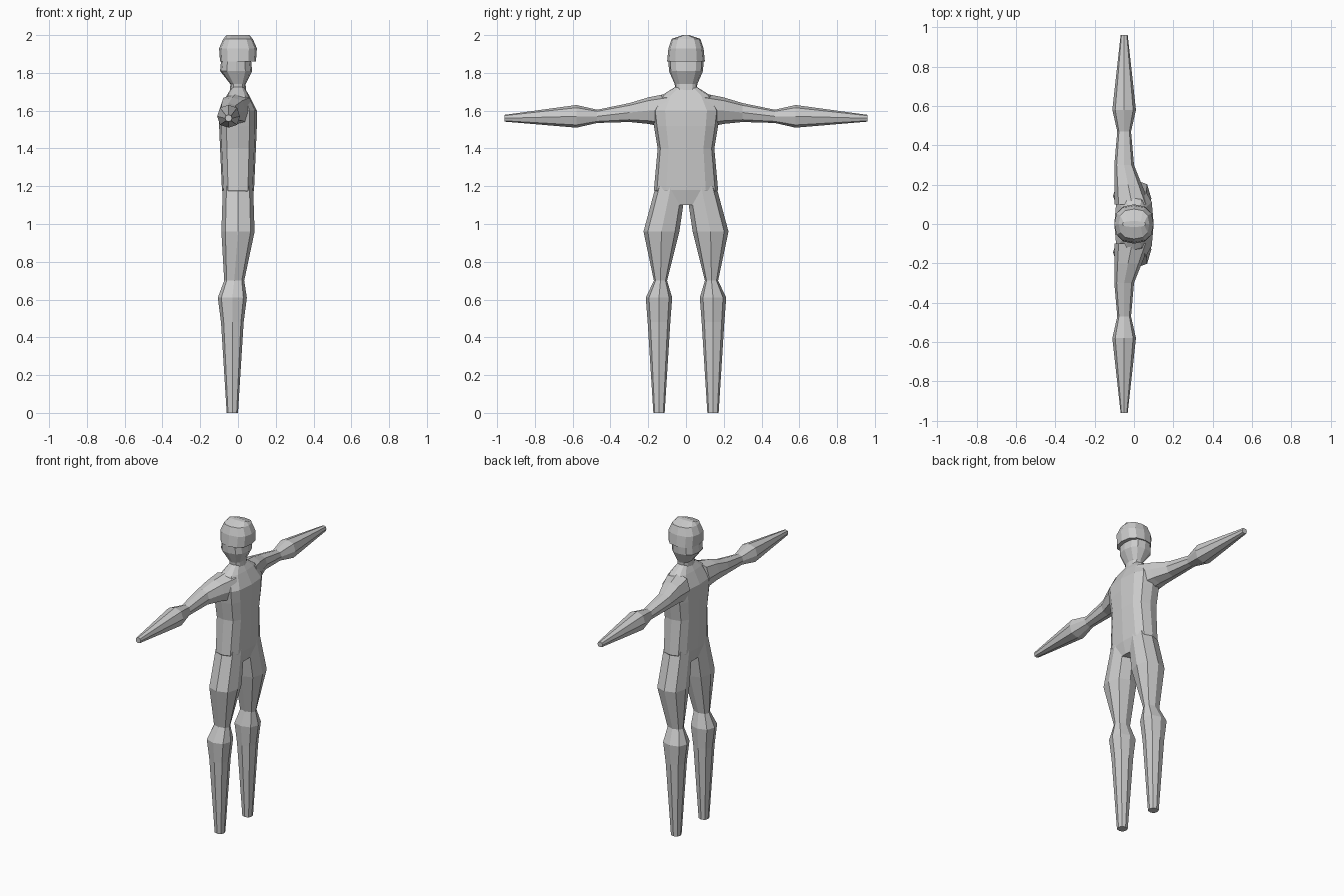
import bpy
import bmesh
from math import cos, sin, copysign, tau
from mathutils import Vector

cube = bpy.data.objects.get("Cube")
if cube:
    bpy.data.objects.remove(cube, do_unlink=True)

colour = (0.6, 0.6, 0.6, 1)
grey = bpy.data.materials.new("plain grey")
grey.use_nodes = True
grey.diffuse_color = colour
grey.node_tree.nodes["Principled BSDF"].inputs["Base Color"].default_value = colour


def rounded(value, squareness):
    """Push a sine or cosine outwards, so that a circle becomes a soft square."""
    return copysign(abs(value) ** squareness, value)


def section(centre, half_width, half_depth, sides, squareness, sideways):
    """Points of one cross-section; sideways sections face along y."""
    across = Vector((0, 0, 1)) if sideways else Vector((0, 1, 0))
    forward = Vector((1, 0, 0))
    points = []
    for step in range(sides):
        angle = tau * step / sides
        points.append(Vector(centre)
                      + forward * half_depth * rounded(cos(angle), squareness)
                      + across * half_width * rounded(sin(angle), squareness))
    return points


def build_part(name, joints, sides, squareness=0.8, sideways=False, paired=False):
    """Skin a closed tube over joints given as (centre, half width, half depth)."""
    bm = bmesh.new()
    loops = []
    for centre, half_width, half_depth in joints:
        outline = section(centre, half_width, half_depth, sides, squareness, sideways)
        loops.append([bm.verts.new(point) for point in outline])
    for lower, upper in zip(loops, loops[1:]):
        for i in range(sides):
            j = (i + 1) % sides
            bm.faces.new((lower[i], lower[j], upper[j], upper[i]))
    bm.faces.new(loops[0])
    bm.faces.new(loops[-1])
    bmesh.ops.recalc_face_normals(bm, faces=bm.faces)

    mesh = bpy.data.meshes.new(name)
    bm.to_mesh(mesh)
    bm.free()
    mesh.materials.append(grey)
    part = bpy.data.objects.new(name, mesh)
    bpy.context.collection.objects.link(part)
    if paired:
        mirror = part.modifiers.new("mirror", "MIRROR")
        mirror.use_axis = (False, True, False)


def upright(z, half_width, half_depth, x=0):
    """Joint on the middle line of the body."""
    return (x, 0, z), half_width, half_depth


def limb(x, y, z, radius, half_depth=None):
    """Joint of an arm or leg, round unless a depth is given."""
    return (x, y, z), radius, half_depth or radius


# Skull, whose front overhangs the face as a brow
skull = [
    upright(1.86, .1, .095),
    upright(1.93, .093, .1),
    upright(1.98, .076, .078),
    upright(2, .015, .06),
]
build_part("skull", skull, sides=12)

# Face, jaw and neck, set back from the brow
jaw_x = -.01
jaw = [
    upright(1.69, .055, .045),
    upright(1.74, .06, .04),
    upright(1.81, .09, .085, jaw_x),
    upright(1.86, .093, .08, jaw_x),
]
build_part("jaw_and_neck", jaw, sides=12)

# Torso from crotch to neck
torso = [
    upright(1.1, .13, .065),
    upright(1.18, .17, .085),
    upright(1.4, .15, .095),
    upright(1.52, .17, .1),
    upright(1.6, .18, .1),
    upright(1.68, .13, .06),
    upright(1.73, .05, .03),
]
build_part("torso", torso, sides=12, squareness=0.7)

# Legs from foot to hip, with calf, knee and thigh
shin_x, shin_y = -.03, .143
legs = [
    limb(shin_x, shin_y, 0, .03),
    limb(shin_x, shin_y, .48, .06),
    limb(shin_x, shin_y, .61, .07, half_depth=.077),
    limb(-.02, .135, .7, .035, half_depth=.053),
    limb(0, .13, .96, .095, half_depth=.088),
    limb(0, .08, 1.2, .08),
]
build_part("legs", legs, sides=8, paired=True)

# Arms stretched sideways, with elbow and forearm
arm_x = -.05
arms = [
    limb(-.01, .1, 1.6, .09),
    limb(-.03, .2, 1.6, .07),
    limb(arm_x, .3, 1.59, .05),
    limb(arm_x, .47, 1.57, .035),
    limb(arm_x, .58, 1.57, .06),
    limb(arm_x, .96, 1.56, .018),
]
build_part("arms", arms, sides=8, sideways=True, paired=True)
